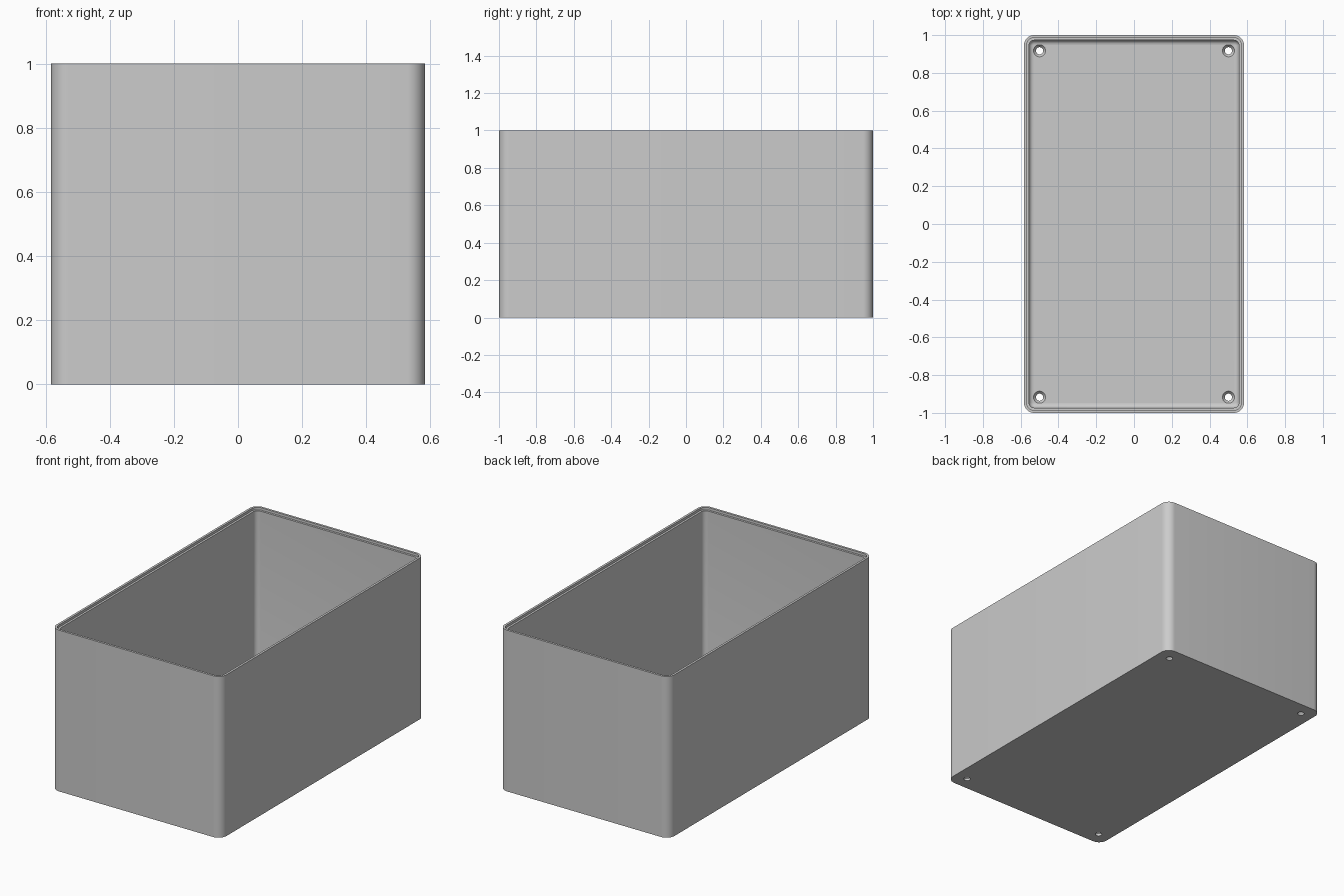
import bpy
import bmesh
from math import radians, cos, sin, pi

if "Cube" in bpy.data.objects:
    bpy.data.objects.remove(bpy.data.objects["Cube"])

HALF_X, HALF_Y, HEIGHT = 0.583, 1.0, 1.0
CORNER, WALL, LIP, FLOOR, FILLET = 0.055, 0.027, 0.014, 0.03, 0.025
STEPS = 10

grey = bpy.data.materials.new("light grey plastic")
grey.use_nodes = True
grey.diffuse_color = (0.6, 0.6, 0.6, 1)
grey.node_tree.nodes["Principled BSDF"].inputs["Base Color"].default_value = grey.diffuse_color


def make_object(name, bm):
    bmesh.ops.recalc_face_normals(bm, faces=bm.faces)
    mesh = bpy.data.meshes.new(name)
    bm.to_mesh(mesh)
    bm.free()
    obj = bpy.data.objects.new(name, mesh)
    bpy.context.collection.objects.link(obj)
    mesh.materials.append(grey)
    return obj


def loft(bm, rings):
    """Skin closed rings of points and cap both ends."""
    loops = [[bm.verts.new(p) for p in ring] for ring in rings]
    for a, b in zip(loops, loops[1:]):
        for i in range(len(a)):
            j = (i + 1) % len(a)
            bm.faces.new((a[i], a[j], b[j], b[i]))
    bm.faces.new(loops[0])
    bm.faces.new(loops[-1])


def rounded_rect(inset, z):
    radius = max(CORNER - inset, 0.006)
    cx, cy = HALF_X - inset - radius, HALF_Y - inset - radius
    points = []
    for k, (sx, sy) in enumerate([(1, 1), (-1, 1), (-1, -1), (1, -1)]):
        for s in range(STEPS + 1):
            a = (k + s / STEPS) * pi / 2
            points.append((sx * cx + radius * cos(a), sy * cy + radius * sin(a), z))
    return points


def circle(x, y, radius, z, n=32):
    return [(x + radius * cos(2 * pi * i / n), y + radius * sin(2 * pi * i / n), z)
            for i in range(n)]


# Open box: outer wall, stepped rim, inner wall, filleted floor
profile = [(0, 0), (0, HEIGHT), (LIP, HEIGHT), (LIP, HEIGHT - 0.015), (WALL, HEIGHT - 0.015)]
for s in range(7):
    a = s / 6 * pi / 2
    profile.append((WALL + FILLET * (1 - cos(a)), FLOOR + FILLET * (1 - sin(a))))
bm = bmesh.new()
loft(bm, [rounded_rect(inset, z) for inset, z in profile])
box = make_object("open_box", bm)

# Countersunk screw holes in the floor corners
bm = bmesh.new()
for x in (-0.5, 0.5):
    for y in (-0.917, 0.917):
        loft(bm, [circle(x, y, r, z) for r, z in
                  [(0.019, -0.02), (0.019, 0.014), (0.032, FLOOR), (0.032, FLOOR + 0.01)]])
cutter = make_object("screw_hole_cutter", bm)
cutter.hide_render = True

cut = box.modifiers.new("screw holes", "BOOLEAN")
cut.operation = "DIFFERENCE"
cut.solver = "EXACT"
cut.object = cutter
bpy.context.view_layer.objects.active = box
box.select_set(True)
bpy.ops.object.modifier_apply(modifier=cut.name)
bpy.data.objects.remove(cutter)
bpy.ops.object.shade_smooth_by_angle(angle=radians(30))
